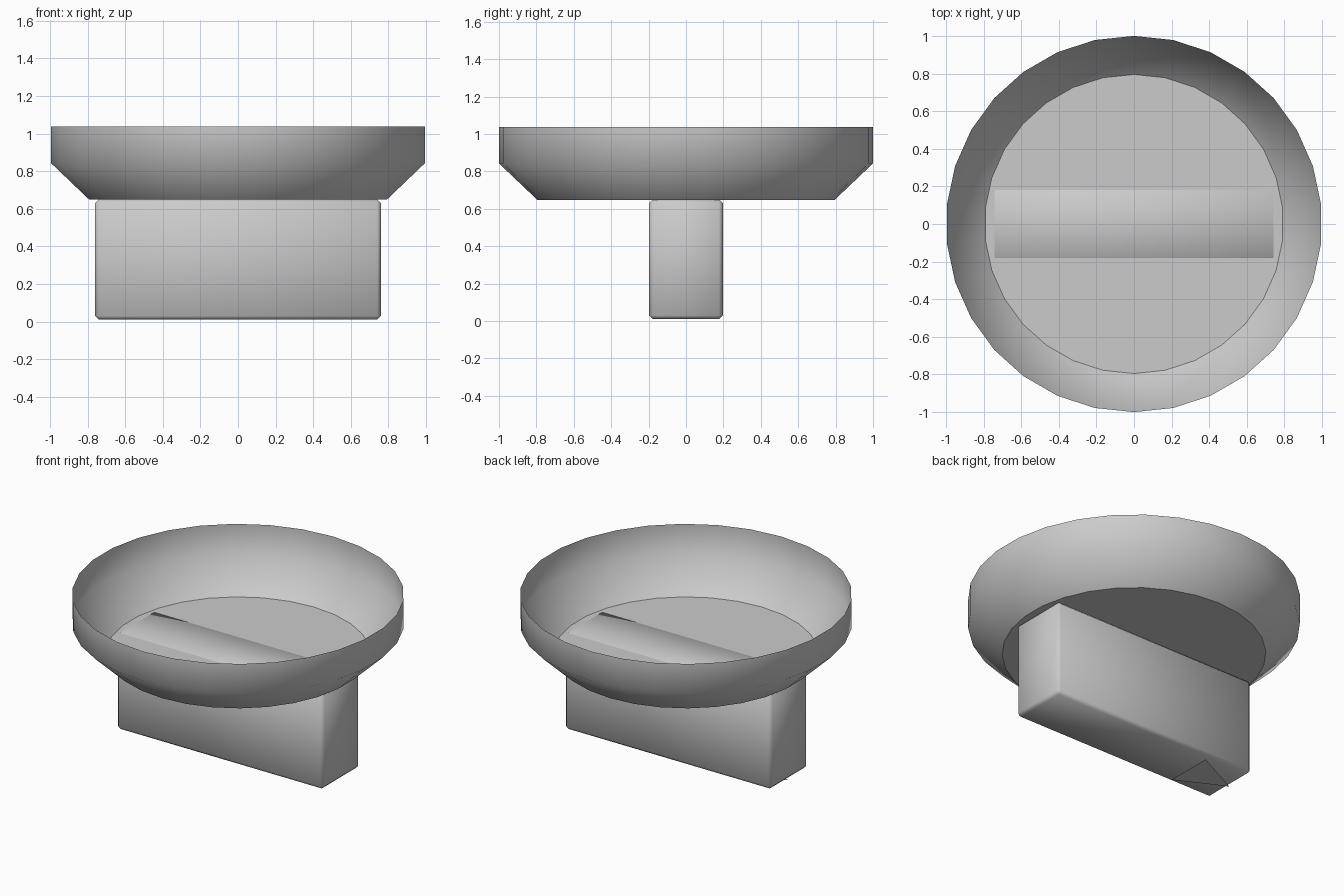
import bpy, bmesh, math

if "Cube" in bpy.data.objects:
    bpy.data.objects.remove(bpy.data.objects["Cube"])

SIDES = 30


def make_object(name, bm):
    mesh = bpy.data.meshes.new(name)
    bm.to_mesh(mesh)
    bm.free()
    obj = bpy.data.objects.new(name, mesh)
    bpy.context.collection.objects.link(obj)
    return obj


# Bowl: open single-walled dish, profile of (radius, height) rings
bm = bmesh.new()
rings = []
for radius, z in [(0.795, 0.648), (1.0, 0.843), (1.0, 1.038)]:
    angles = [math.pi / 2 + 2 * math.pi * i / SIDES for i in range(SIDES)]
    rings.append([bm.verts.new((radius * math.cos(a), radius * math.sin(a), z))
                  for a in angles])
for low, high in zip(rings, rings[1:]):
    for i in range(SIDES):
        j = (i + 1) % SIDES
        bm.faces.new((low[i], low[j], high[j], high[i])).smooth = True
floor = bm.faces.new(rings[0][::-1])
for edge in floor.edges:
    edge.smooth = False
make_object("bowl", bm)

# Pedestal: softly chamfered block whose top just shows in the bowl floor
bm = bmesh.new()
bmesh.ops.create_cube(bm, size=1)
bmesh.ops.scale(bm, vec=(1.52, 0.393, 0.641), verts=bm.verts)
bmesh.ops.translate(bm, vec=(0, 0, 0.3305), verts=bm.verts)
bmesh.ops.bevel(bm, geom=bm.edges[:], offset=0.02, segments=1, affect='EDGES')
for face in bm.faces:
    face.smooth = True
make_object("pedestal", bm)

# Flat triangular marker under the pedestal, pointing to the left end
bm = bmesh.new()
corners = [(-0.75, 0), (-0.43, 0.16), (-0.43, -0.16)]
bm.faces.new([bm.verts.new((x, y, 0)) for x, y in corners])
make_object("base_marker", bm)
